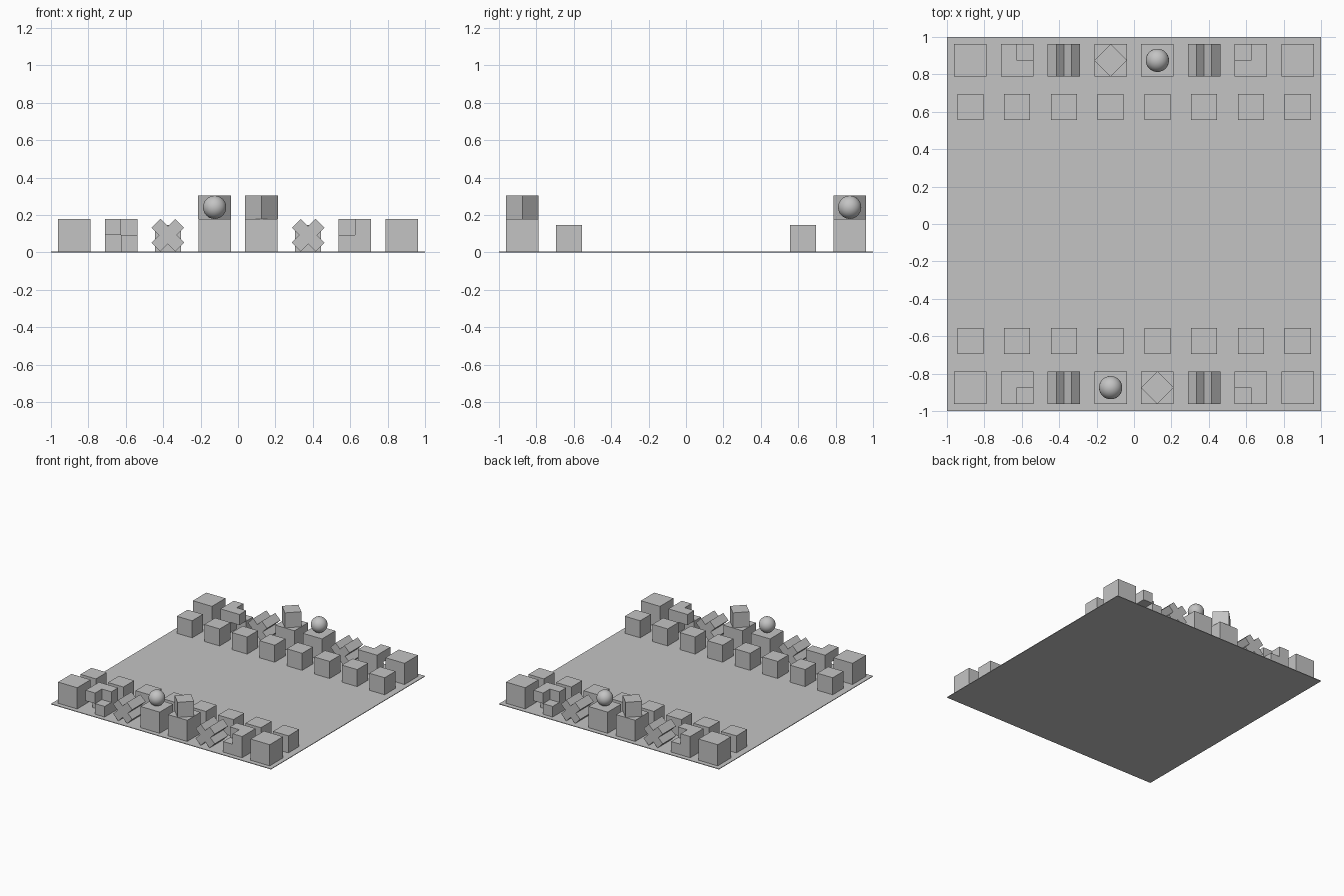
import bpy, bmesh, math
from itertools import product
from mathutils import Vector, Matrix

if "Cube" in bpy.data.objects:
    bpy.data.objects.remove(bpy.data.objects["Cube"])

PITCH = 0.25      # width of one square
BOARD = 0.005     # board thickness
SIDE = 0.174      # large piece width
PAWN = 0.14
CROWN = 0.124

grey = bpy.data.materials.new("plain_grey")
grey.use_nodes = True
grey.diffuse_color = (0.55, 0.55, 0.55, 1)
grey.node_tree.nodes["Principled BSDF"].inputs["Base Color"].default_value = grey.diffuse_color


def make_mesh(name, bm):
    mesh = bpy.data.meshes.new(name)
    bm.to_mesh(mesh)
    bm.free()
    mesh.materials.append(grey)
    return mesh


def box(name, x, y, z):
    bm = bmesh.new()
    bmesh.ops.create_cube(bm, size=1)
    bmesh.ops.scale(bm, vec=(x, y, z), verts=bm.verts)
    return make_mesh(name, bm)


def ball(name, radius):
    bm = bmesh.new()
    bmesh.ops.create_uvsphere(bm, u_segments=48, v_segments=24, radius=radius)
    for f in bm.faces:
        f.smooth = True
    return make_mesh(name, bm)


def cross(name):
    # diagonal cross profile in x-z, extruded along y
    out, inner = SIDE / 2, 0.04
    bm = bmesh.new()
    corner = [(out, inner), (inner, out), (0, out - inner)]
    verts = []
    for k in range(4):
        turn = Matrix.Rotation(k * math.pi / 2, 2)
        for p in corner:
            q = turn @ Vector(p)
            verts.append(bm.verts.new((q.x, -SIDE / 2, q.y)))
    face = bm.faces.new(verts)
    ext = bmesh.ops.extrude_face_region(bm, geom=[face])["geom"]
    moved = [v for v in ext if isinstance(v, bmesh.types.BMVert)]
    bmesh.ops.translate(bm, vec=(0, SIDE, 0), verts=moved)
    bmesh.ops.recalc_face_normals(bm, faces=bm.faces)
    return make_mesh(name, bm)


def notched_cube(name):
    # eight small cells, one missing from each layer; only outer faces are kept
    half = SIDE / 2
    cells = set(product((0, 1), repeat=3)) - {(1, 0, 1), (0, 0, 0)}
    bm = bmesh.new()
    for cell in cells:
        for axis, sign in product(range(3), (-1, 1)):
            step = Vector((0, 0, 0))
            step[axis] = sign
            if tuple(int(c + s) for c, s in zip(cell, step)) in cells:
                continue
            u = Vector((0, 0, 0))
            u[(axis + 1) % 3] = 1
            v = step.cross(u)
            mid = Vector(cell) - Vector((0.5, 0.5, 0.5)) + step / 2
            loop = [(-1, -1), (1, -1), (1, 1), (-1, 1)]
            bm.faces.new([bm.verts.new((mid + (u * a + v * b) / 2) * half) for a, b in loop])
    bmesh.ops.remove_doubles(bm, verts=bm.verts, dist=0.0001)
    bmesh.ops.dissolve_limit(bm, angle_limit=0.01, verts=bm.verts, edges=bm.edges)
    return make_mesh(name, bm)


def place(name, mesh, x, y, z, turn=0):
    obj = bpy.data.objects.new(name, mesh)
    obj.location = (x, y, z)
    obj.rotation_euler.z = turn
    bpy.context.collection.objects.link(obj)


pawn, block = box("pawn", PAWN, PAWN, PAWN), box("block", SIDE, SIDE, SIDE)
crown, sphere = box("crown_cube", CROWN, CROWN, CROWN), ball("crown_ball", CROWN / 2)
bishop, knight = cross("bishop"), notched_cube("knight")

place("board", box("board", 2, 2, BOARD), 0, 0, BOARD / 2)

# Back rank, left to right as seen by the front side: name, mesh, quarter turns
rank = [("rook", block, 0), ("knight", knight, 0), ("bishop", bishop, 0),
        ("queen_base", block, 0), ("king_base", block, 0),
        ("bishop", bishop, 0), ("knight", knight, -1), ("rook", block, 0)]

# The far side is the near side turned by half a circle
for label, s in (("front", 1), ("back", -1)):
    half_turn = 0 if s == 1 else math.pi
    for i, (name, mesh, quarter) in enumerate(rank):
        x = s * (i - 3.5) * PITCH
        y = -s * 3.5 * PITCH
        place(f"{label}_{name}_{i + 1}", mesh, x, y, BOARD + SIDE / 2,
              half_turn + quarter * math.pi / 2)
        place(f"{label}_pawn_{i + 1}", pawn, x, -s * 2.5 * PITCH, BOARD + PAWN / 2)
        top = BOARD + SIDE + CROWN / 2
        if name == "queen_base":
            place(f"{label}_queen_ball", sphere, x, y, top)
        if name == "king_base":
            place(f"{label}_king_cube", crown, x, y, top, math.pi / 4)
